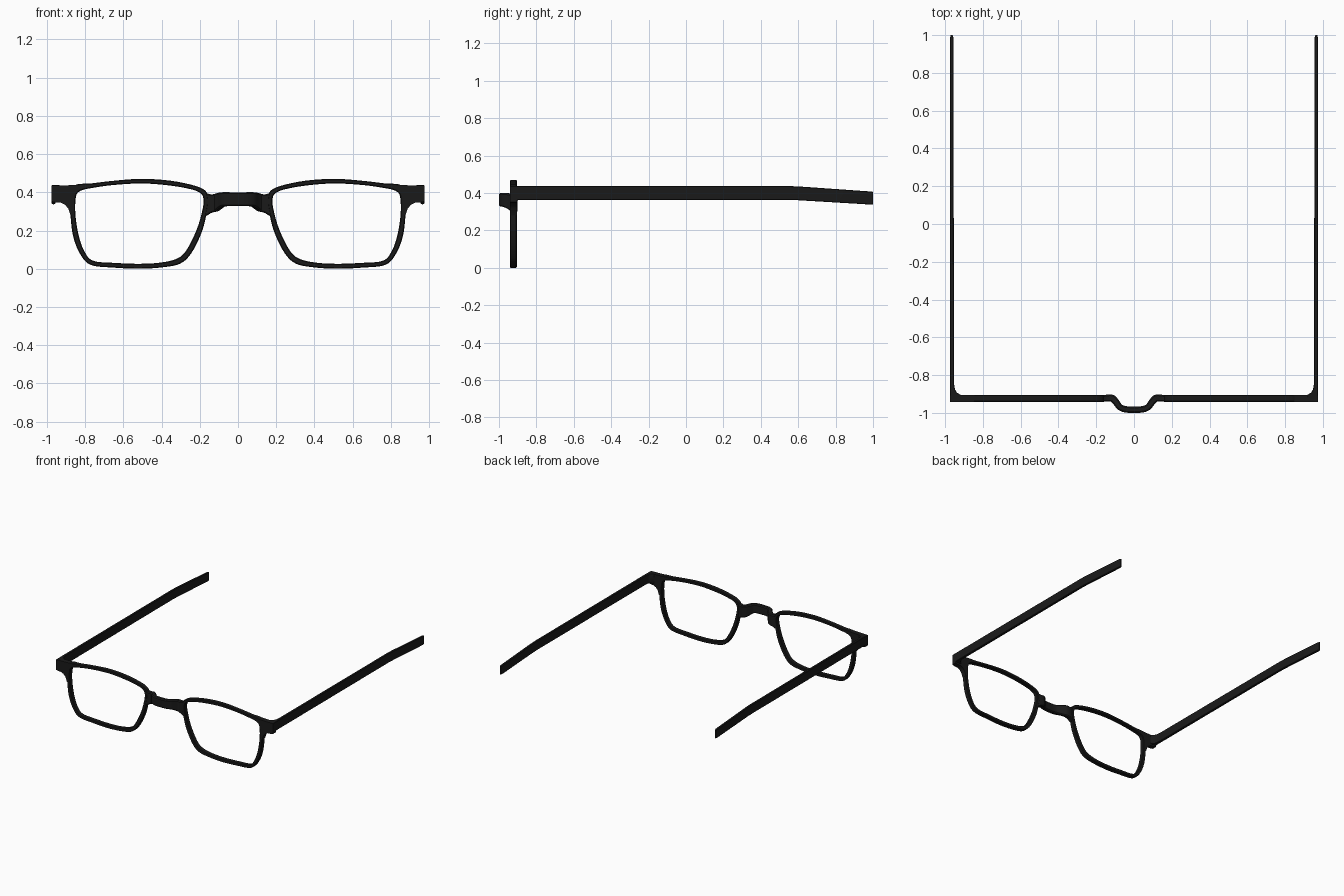
import bpy, bmesh
from mathutils import Vector

if "Cube" in bpy.data.objects:
    bpy.data.objects.remove(bpy.data.objects["Cube"])

black = bpy.data.materials.new("black_frame")
black.diffuse_color = (0.01, 0.01, 0.01, 1)
black.use_nodes = True
black.node_tree.nodes["Principled BSDF"].inputs["Base Color"].default_value = black.diffuse_color


def spline(pts, steps, closed):
    """Catmull-Rom samples through tuples of any length."""
    n, out = len(pts), []
    get = (lambda i: pts[i % n]) if closed else (lambda i: pts[max(0, min(n - 1, i))])
    for i in range(n if closed else n - 1):
        a, b, c, d = get(i - 1), get(i), get(i + 1), get(i + 2)
        for s in range(steps):
            t = s / steps
            out.append([0.5 * (2 * q + (r - p) * t + (2 * p - 5 * q + 4 * r - w) * t * t
                               + (3 * q - p - 3 * r + w) * t ** 3)
                        for p, q, r, w in zip(a, b, c, d)])
    if not closed:
        out.append(list(pts[-1]))
    return out


def section(u, v, c):
    """Rectangle of half sizes u, v with chamfered corners."""
    return [(u, c - v), (u, v - c), (u - c, v), (c - u, v),
            (-u, v - c), (-u, c - v), (c - u, -v), (u - c, -v)]


def loft(name, rings, closed=False, mirror=False):
    bm = bmesh.new()
    loops = [[bm.verts.new(p) for p in r] for r in rings]
    pairs = list(zip(loops, loops[1:])) + ([(loops[-1], loops[0])] if closed else [])
    for a, b in pairs:
        for i in range(len(a)):
            j = (i + 1) % len(a)
            bm.faces.new((a[i], a[j], b[j], b[i]))
    if not closed:
        bm.faces.new(loops[0])
        bm.faces.new(loops[-1])
    bmesh.ops.recalc_face_normals(bm, faces=bm.faces)
    me = bpy.data.meshes.new(name)
    bm.to_mesh(me)
    bm.free()
    ob = bpy.data.objects.new(name, me)
    bpy.context.collection.objects.link(ob)
    me.materials.append(black)
    bpy.ops.object.select_all(action='DESELECT')
    ob.select_set(True)
    bpy.context.view_layer.objects.active = ob
    bpy.ops.object.shade_smooth_by_angle(angle=0.6)
    if mirror:
        m = ob.modifiers.new("mirror", 'MIRROR')
        m.use_mirror_merge = False
    return ob


FRONT, BACK = -0.942, -0.904
MID, HALF = (FRONT + BACK) / 2, (BACK - FRONT) / 2

# Lens rims: paired inner (x, z) and outer (x, z) outline points
rim = [(.515, .446, .515, .470), (.66, .437, .66, .459), (.765, .422, .77, .446),
       (.822, .408, .85, .438), (.847, .378, .878, .385), (.850, .283, .876, .283),
       (.832, .170, .862, .170), (.80, .085, .826, .078), (.755, .041, .77, .020),
       (.65, .031, .65, .006), (.515, .026, .515, .0), (.40, .033, .39, .008),
       (.315, .055, .30, .028), (.268, .10, .243, .083), (.218, .20, .190, .19),
       (.19, .29, .165, .285), (.18, .36, .155, .36), (.20, .398, .175, .412),
       (.265, .420, .255, .442), (.38, .438, .375, .463)]
rings = []
for xi, zi, xo, zo in spline(rim, 5, True):
    mid = Vector(((xi + xo) / 2, MID, (zi + zo) / 2))
    d = Vector((xo - xi, 0, zo - zi))
    rings.append([mid + d.normalized() * u + Vector((0, v, 0))
                  for u, v in section(d.length / 2, HALF, .005)])
loft("lens_rim", rings, closed=True, mirror=True)

# Bridge: x, y, bottom z, top z, half thickness
half = [(0, -.983, .327, .400, .017), (.045, -.981, .327, .400, .017),
        (.075, -.969, .325, .400, .017), (.095, -.943, .312, .397, .018),
        (.115, -.923, .299, .392, .019), (.14, -.922, .292, .389, .019),
        (.165, -.924, .277, .395, .017), (.176, -.924, .277, .397, .016)]
path = [(-x, *r) for x, *r in reversed(half[1:])] + half
pts = spline(path, 4, False)
rings = []
for i, (x, y, zb, zt, th) in enumerate(pts):
    a, b = pts[max(0, i - 1)], pts[min(len(pts) - 1, i + 1)]
    n = Vector((a[1] - b[1], b[0] - a[0], 0)).normalized()
    c = Vector((x, y, (zb + zt) / 2))
    rings.append([c + n * u + Vector((0, 0, v))
                  for u, v in section(th, (zt - zb) / 2, .007)])
loft("nose_bridge", rings)

# End pieces joining rims to temples
outline = [(.84, .438), (.974, .434), (.974, .352), (.953, .347), (.925, .345),
           (.905, .335), (.888, .315), (.876, .28), (.855, .285), (.856, .38)]
loft("end_piece", [[(x, y, z) for x, z in outline] for y in (FRONT, BACK)], mirror=True)

# Temples: y, inner x, outer x, bottom z, top z
temple = [(-.93, .915, .974, .357, .435), (-.905, .918, .974, .360, .436),
          (-.892, .938, .974, .362, .437), (-.875, .948, .974, .363, .437),
          (-.845, .953, .974, .363, .437), (.54, .955, .974, .363, .437),
          (.60, .955, .974, .361, .435), (.985, .955, .974, .338, .408),
          (1.0, .960, .970, .337, .406)]
rings = [[((a + b) / 2 + u, y, (zb + zt) / 2 + v)
          for u, v in section((b - a) / 2, (zt - zb) / 2, .003)]
         for y, a, b, zb, zt in temple]
loft("temple_arm", rings, mirror=True)
